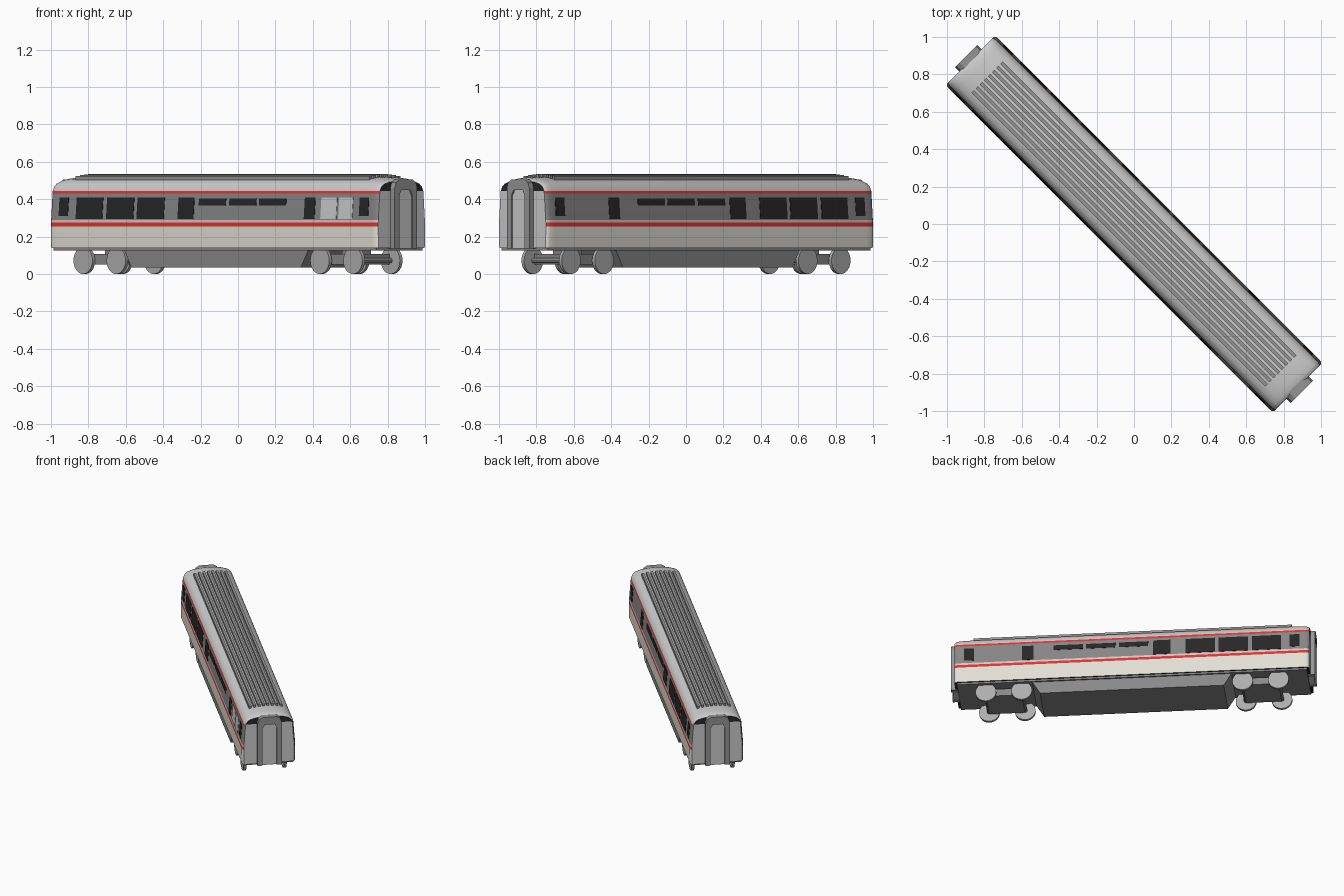
import bpy, bmesh, math

if "Cube" in bpy.data.objects:
    bpy.data.objects.remove(bpy.data.objects["Cube"])

# The car is modelled along local x and turned onto the diagonal
TURN = -math.pi / 4


def mat(name, r, g, b):
    m = bpy.data.materials.new(name)
    m.diffuse_color = (r, g, b, 1)
    m.use_nodes = True
    m.node_tree.nodes["Principled BSDF"].inputs["Base Color"].default_value = m.diffuse_color
    return m


CREAM = mat("cream", .76, .74, .67)
RED = mat("red", .8, .03, .03)
LIGHT = mat("light_grey", .68, .68, .68)
DARK = mat("dark_grey", .24, .24, .24)
ROOF = mat("roof_grey", .6, .59, .59)
BLACK = mat("black", .02, .02, .02)
END = mat("end_grey", .55, .55, .54)
UNDER = mat("underframe_grey", .25, .25, .25)
STEEL = mat("steel", .42, .42, .42)
RIB = mat("rib_grey", .3, .3, .3)


def finish(name, bm, mats, smooth=False):
    bmesh.ops.recalc_face_normals(bm, faces=bm.faces)
    me = bpy.data.meshes.new(name)
    bm.to_mesh(me)
    bm.free()
    for m in mats:
        me.materials.append(m)
    ob = bpy.data.objects.new(name, me)
    ob.rotation_euler.z = TURN
    bpy.context.collection.objects.link(ob)
    if smooth:
        bpy.ops.object.select_all(action='DESELECT')
        ob.select_set(True)
        bpy.context.view_layer.objects.active = ob
        bpy.ops.object.shade_smooth_by_angle(angle=math.radians(30))
    return ob


def prism(name, pts, a, b, m, axis='x', smooth=False):
    """Extrude a 2D outline: (y, z) along x, or (x, z) along y."""
    bm = bmesh.new()
    put = (lambda p, t: (t, p[0], p[1])) if axis == 'x' else (lambda p, t: (p[0], t, p[1]))
    lo = [bm.verts.new(put(p, a)) for p in pts]
    hi = [bm.verts.new(put(p, b)) for p in pts]
    bm.faces.new(lo)
    bm.faces.new(hi)
    n = len(pts)
    for i in range(n):
        j = (i + 1) % n
        bm.faces.new((lo[i], lo[j], hi[j], hi[i]))
    return finish(name, bm, [m], smooth)


def box(name, x0, x1, y0, y1, z0, z1, m):
    return prism(name, [(y0, z0), (y1, z0), (y1, z1), (y0, z1)], x0, x1, m)


def disc(cx, cz, r, n):
    return [(cx + r * math.cos(2 * math.pi * i / n), cz + r * math.sin(2 * math.pi * i / n))
            for i in range(n)]


# Body shell: half cross-section (y, z) with the livery colour of each strip
half = [(.186, .14), (.189, .255), (.188, .275), (.187, .29), (.176, .43), (.174, .445),
        (.163, .473), (.143, .493), (.105, .508), (.055, .517), (0, .52)]
strip = [0, 1, 2, 3, 1] + [4] * 5
section = half + [(-y, z) for y, z in half[-2::-1]]
strips = strip + strip[::-1]
# stations: x, width factor, roof height factor
stations = [(1.237, .94, .72), (1.23, .975, .82), (1.215, 1, .9), (1.18, 1, .96), (1.12, 1, 1)]
stations += [(-x, w, f) for x, w, f in stations[::-1]]
bm = bmesh.new()
rings = []
for x, w, f in stations:
    rings.append([bm.verts.new((x, y * w, z if z <= .445 else .445 + (z - .445) * f))
                  for y, z in section])
n = len(section)
for a, b in zip(rings, rings[1:]):
    for i in range(n - 1):
        bm.faces.new((a[i], a[i + 1], b[i + 1], b[i])).material_index = strips[i]
    bm.faces.new((a[0], b[0], b[-1], a[-1])).material_index = 6
# end walls: grey below, black under the roof dome
for r in (rings[0], rings[-1]):
    for i in range(n // 2):
        vs = [r[i], r[i + 1], r[n - 2 - i], r[n - 1 - i]]
        if vs[1] is vs[2]:
            vs.pop(2)
        bm.faces.new(vs).material_index = 5 if i < 5 else 6
finish("body_shell", bm, [CREAM, RED, LIGHT, DARK, ROOF, END, BLACK], True)

# Roof ribs
for i in range(8):
    y = (i - 3.5) * .031
    top = .535 - .9 * y * y
    box("roof_rib", -1.11, 1.11, y - .009, y + .009, .49, top, RIB)


# Windows lie on the sloping side band
def window(name, x0, x1, z0, z1, s, m):
    def side(z):
        return .187 - (z - .29) * .011 / .14
    prism(name, [(s * (side(z0) - .004), z0), (s * (side(z0) + .002), z0),
                 (s * (side(z1) + .002), z1), (s * (side(z1) - .004), z1)], x0, x1, m)


for s in (-1, 1):
    for x0, x1 in ((-1.04, -.84), (-.81, -.605), (-.58, -.375), (-.27, -.15), (.685, .765)):
        window("large_window", x0, x1, .294, .41, s, BLACK)
    for x0, x1 in ((-.115, .09), (.115, .32), (.34, .545)):
        window("small_window", x0, x1, .367, .405, s, BLACK)
    for x0 in (-1.17, 1.1):
        window("door_window", x0, x0 + .07, .31, .41, s, BLACK)
for x0, x1 in ((.81, .93), (.945, 1.05)):
    window("pale_window", x0, x1, .294, .41, -1, LIGHT)

# Gangway at each end: dark arch around a recessed door
arch = [(-.085, .137), (-.085, .46), (-.075, .49), (-.05, .505), (.05, .505), (.075, .49),
        (.085, .46), (.085, .137), (.05, .137), (.05, .42), (.035, .448), (-.035, .448),
        (-.05, .42), (-.05, .137)]
door = [(-.05, .137), (-.05, .42), (-.035, .448), (.035, .448), (.05, .42), (.05, .137)]
for s in (-1, 1):
    prism("gangway_arch", arch, s * 1.2, s * 1.27, RIB)
    prism("gangway_door", door, s * 1.2, s * 1.26, END)

# Chassis plate and equipment skirt
box("chassis_plate", -1.22, 1.22, -.176, .176, .126, .145, UNDER)
prism("underframe_skirt", [(-.7, .135), (-.64, .035), (.64, .035), (.7, .135)],
      -.165, .165, UNDER, 'y')

# Bogies with frame, pivot, axles and wheels
for s in (-1, 1):
    c = s * .895
    box("bogie_frame", c - .125, c + .125, -.125, .125, .052, .106, UNDER)
    box("bogie_pivot", c - .05, c + .05, -.06, .06, .1, .13, UNDER)
    for x in (c - .125, c + .125):
        prism("axle", disc(x, .072, .015, 10), -.14, .14, STEEL, 'y', True)
        for t in (-1, 1):
            prism("wheel", disc(x, .072, .072, 24), t * .132, t * .152, STEEL, 'y', True)
